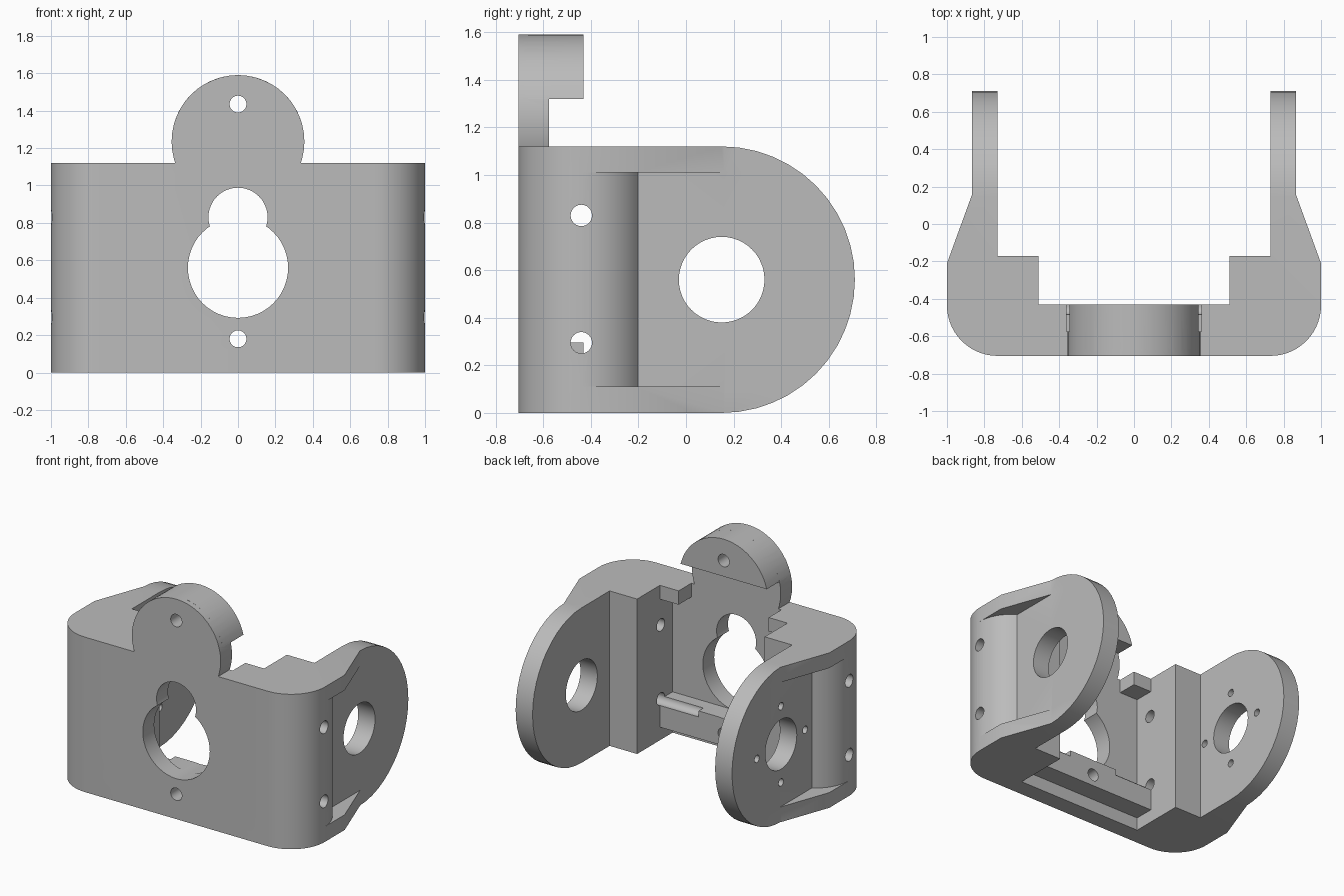
import bpy, bmesh
from math import sin, cos, pi, radians
from mathutils import Vector

if "Cube" in bpy.data.objects:
    bpy.data.objects.remove(bpy.data.objects["Cube"], do_unlink=True)

grey = bpy.data.materials.new("plain grey")
grey.use_nodes = True
grey.diffuse_color = (0.5, 0.5, 0.5, 1)
grey.node_tree.nodes["Principled BSDF"].inputs["Base Color"].default_value = (0.5, 0.5, 0.5, 1)

HEIGHT, FRONT, WALL_BACK, LEDGE_BACK = 1.12, -0.705, -0.575, -0.43


def arc(cx, cy, r, start, end, steps):
    return [(cx + r * cos(radians(start + (end - start) * i / steps)),
             cy + r * sin(radians(start + (end - start) * i / steps))) for i in range(steps + 1)]


def circle(cx, cy, r, steps=48):
    return arc(cx, cy, r, 0, 360, steps)[:-1]


def prism(name, points, axis, lo, hi):
    """Extrude a 2D outline along an axis: x uses (y,z), y uses (x,z), z uses (x,y)."""
    place = {"x": lambda p, d: (d, *p), "y": lambda p, d: (p[0], d, p[1]),
             "z": lambda p, d: (*p, d)}[axis]
    bm = bmesh.new()
    face = bm.faces.new([bm.verts.new(place(p, lo)) for p in points])
    out = bmesh.ops.extrude_face_region(bm, geom=[face])["geom"]
    shift = Vector(place((0, 0), hi - lo))
    bmesh.ops.translate(bm, vec=shift, verts=[g for g in out if isinstance(g, bmesh.types.BMVert)])
    bmesh.ops.recalc_face_normals(bm, faces=bm.faces)
    mesh = bpy.data.meshes.new(name)
    bm.to_mesh(mesh)
    bm.free()
    mesh.materials.append(grey)
    obj = bpy.data.objects.new(name, mesh)
    bpy.context.collection.objects.link(obj)
    return obj


def rect(a0, b0, a1, b1):
    return [(a0, b0), (a1, b0), (a1, b1), (a0, b1)]


def mirrored(points):
    return [(-x, y) for x, y in points]


def combine(tool, operation):
    mod = bracket.modifiers.new(tool.name, "BOOLEAN")
    mod.operation, mod.object, mod.solver = operation, tool, "EXACT"
    bpy.context.view_layer.objects.active = bracket
    bpy.ops.object.modifier_apply(modifier=mod.name)
    bpy.data.objects.remove(tool, do_unlink=True)


# U-shaped plan: rounded front corners, thick corner blocks, tapering arms
half = arc(0.73, -0.435, 0.27, -90, 0, 14) + [
    (1, -0.21), (0.865, 0.16), (0.865, 0.72), (0.73, 0.72), (0.73, -0.17),
    (0.51, -0.17), (0.51, WALL_BACK)]
bracket = prism("mounting_bracket", half + mirrored(half)[::-1], "z", 0, HEIGHT)

# Round the arm ends in side profile
side = [(-0.8, 0)] + arc(0.15, 0.56, 0.56, -90, 90, 24) + [(-0.8, HEIGHT)]
combine(prism("arm_rounding", side, "x", -1.2, 1.2), "INTERSECT")

# Lower ledge and the two upper lugs behind the front wall
combine(prism("lower_ledge", rect(-0.6, -0.64, 0.6, LEDGE_BACK), "z", 0.095, 0.295), "UNION")
lug = rect(0.36, -0.64, 0.6, LEDGE_BACK)
for points in (lug, mirrored(lug)):
    combine(prism("upper_lug", points, "z", 1.02, HEIGHT), "UNION")

# Round top tab with a thicker segment overhanging to the back
combine(prism("top_tab", circle(0, 1.235, 0.355), "y", FRONT, WALL_BACK), "UNION")
cap = arc(0, 1.235, 0.355, 13.85, 166.15, 24)
combine(prism("tab_overhang", cap, "y", FRONT + 0.04, LEDGE_BACK), "UNION")

# Keyhole opening and the two screw holes through the front
for z, r in ((0.56, 0.268), (0.83, 0.158), (0.18, 0.045), (1.435, 0.045)):
    combine(prism("front_hole", circle(0, z, r), "y", -0.9, -0.3), "DIFFERENCE")

# Large arm holes
combine(prism("arm_hole", circle(0.15, 0.56, 0.18), "x", -1.2, 1.2), "DIFFERENCE")

# Outer pocket on each arm, wrapping around the corner column
pocket = arc(0.73, -0.435, 0.27, 0, 60, 10) + [(0.865, 0.16), (0.865, 0.3), (1.2, 0.3), (1.2, -0.435)]
for points in (pocket, mirrored(pocket)):
    combine(prism("arm_pocket", points, "z", 0.11, 1.01), "DIFFERENCE")

# Cross bores through the corner blocks, grooving the ledge ends
for z in (0.295, 0.83):
    for lo, hi in ((0.2, 1.2), (-1.2, -0.2)):
        combine(prism("cross_bore", circle(-0.44, z, 0.045, 24), "x", lo, hi), "DIFFERENCE")

# Four small horn screw holes on one arm only
for i in range(4):
    a = i * pi / 2
    spot = circle(0.15 + 0.275 * cos(a), 0.56 + 0.275 * sin(a), 0.027, 20)
    combine(prism("horn_hole", spot, "x", -1.2, -0.6), "DIFFERENCE")

bpy.ops.object.select_all(action="DESELECT")
bracket.select_set(True)
bpy.context.view_layer.objects.active = bracket
bpy.ops.object.shade_smooth_by_angle(angle=radians(25))
